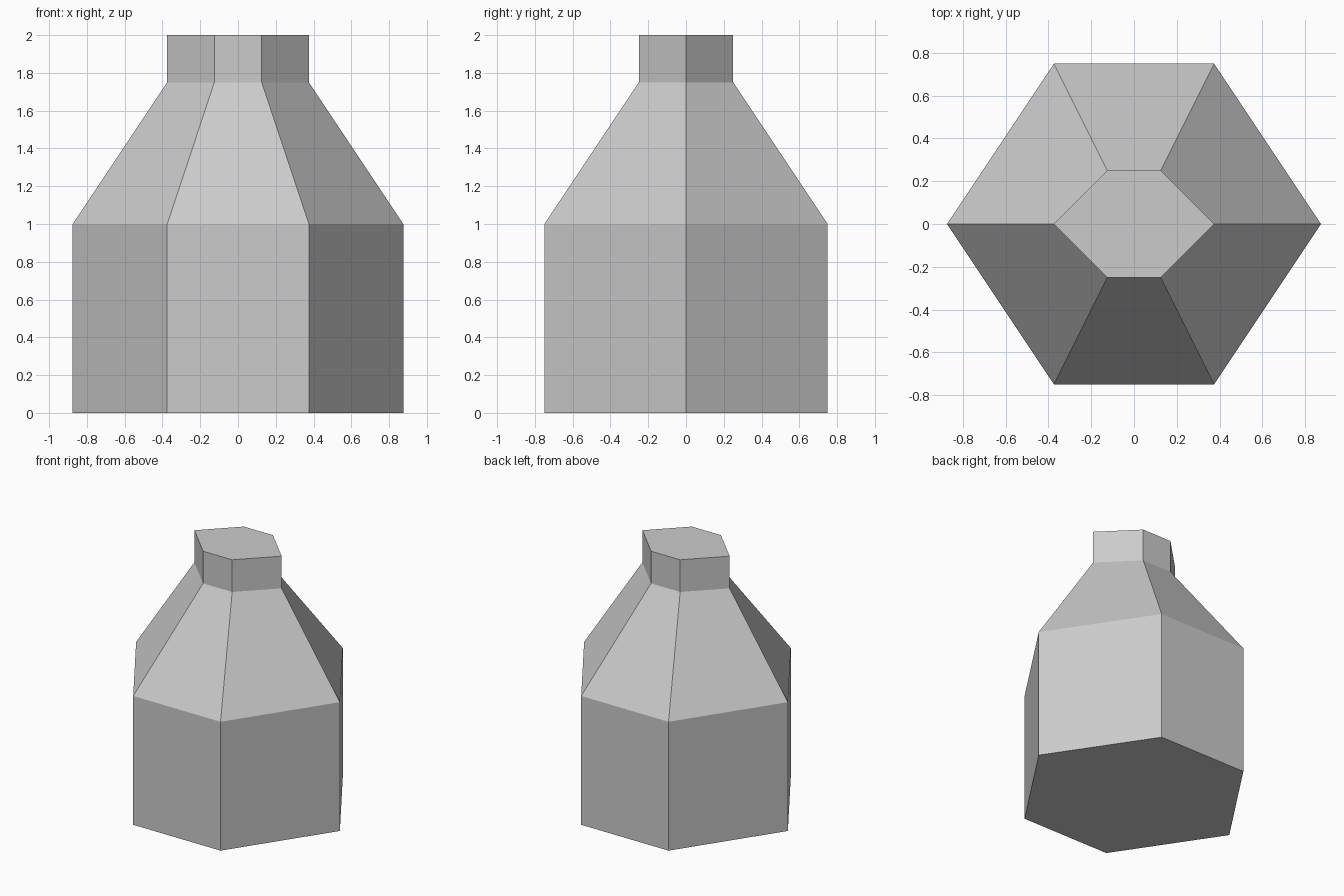
import bpy
import bmesh

default_cube = bpy.data.objects.get("Cube")
if default_cube:
    bpy.data.objects.remove(default_cube, do_unlink=True)

# Single flat grey
grey = bpy.data.materials.new("light grey")
grey.use_nodes = True
colour = (0.6, 0.6, 0.6, 1)
grey.diffuse_color = colour
grey.node_tree.nodes["Principled BSDF"].inputs["Base Color"].default_value = colour


def hexagon(bm, tip, flat, depth, z):
    """Ring with points on the x axis and flat sides at front and back."""
    outline = [(tip, 0), (flat, depth), (-flat, depth),
               (-tip, 0), (-flat, -depth), (flat, -depth)]
    return [bm.verts.new((x, y, z)) for x, y in outline]


# Bottle: straight body, sloping shoulder and short neck
bm = bmesh.new()
body = (0.875, 0.375, 0.75)
neck = (0.375, 0.125, 0.25)
rings = [hexagon(bm, *size, z)
         for size, z in ((body, 0), (body, 1), (neck, 1.75), (neck, 2))]
for low, high in zip(rings, rings[1:]):
    for i in range(len(low)):
        j = (i + 1) % len(low)
        bm.faces.new((low[i], low[j], high[j], high[i]))

# Base and top caps
bm.faces.new(rings[0][::-1])
bm.faces.new(rings[-1])
bmesh.ops.recalc_face_normals(bm, faces=bm.faces)

mesh = bpy.data.meshes.new("bottle")
bm.to_mesh(mesh)
bm.free()
mesh.materials.append(grey)
bottle = bpy.data.objects.new("bottle", mesh)
bpy.context.collection.objects.link(bottle)
